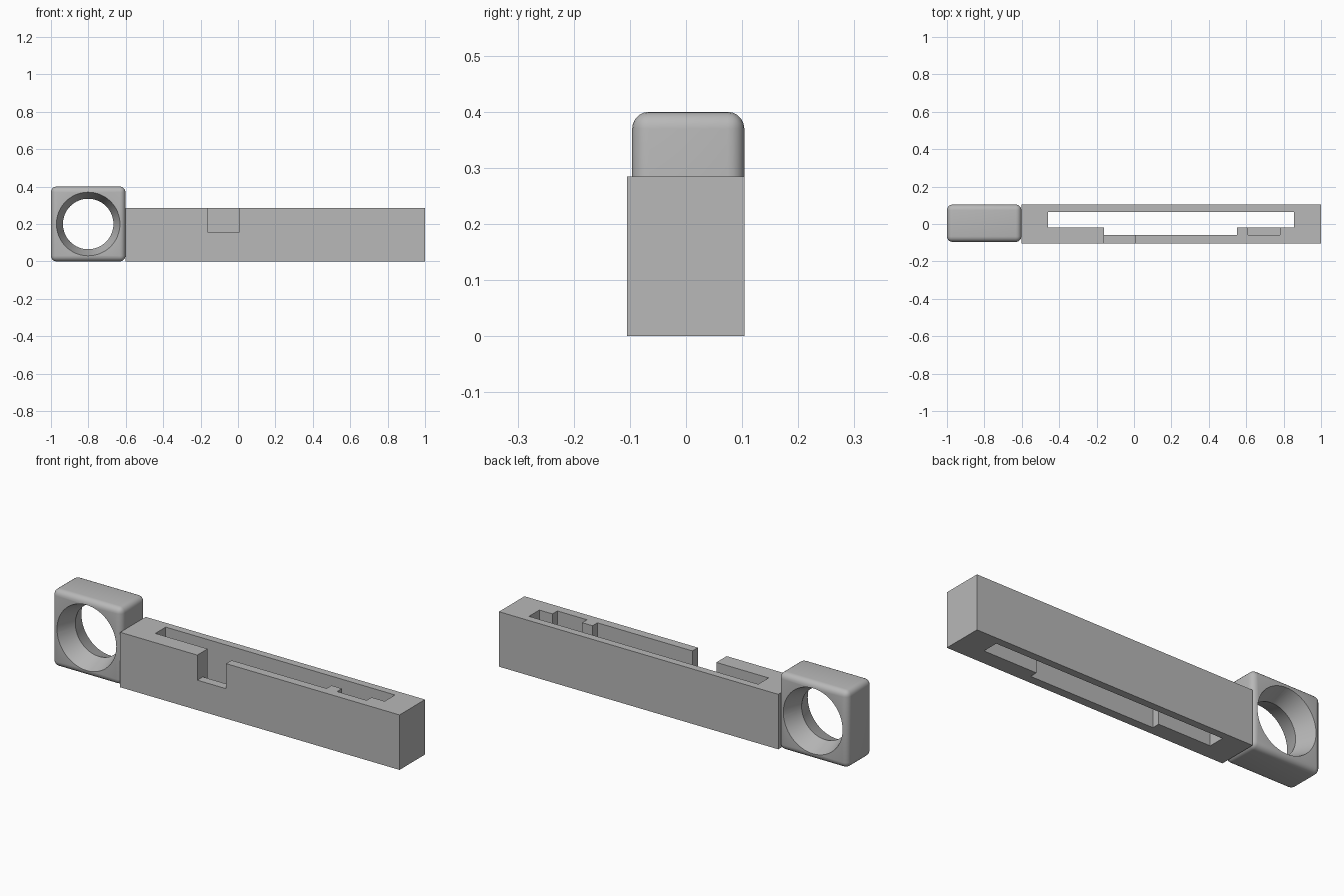
import bpy
import bmesh
from math import cos, sin, tau, radians

if "Cube" in bpy.data.objects:
    bpy.data.objects.remove(bpy.data.objects["Cube"], do_unlink=True)

# Single grey finish
grey = bpy.data.materials.new("plain_grey")
grey.use_nodes = True
colour = (0.48, 0.48, 0.48, 1)
grey.diffuse_color = colour
grey.node_tree.nodes["Principled BSDF"].inputs["Base Color"].default_value = colour


def add_object(name, bm):
    bmesh.ops.recalc_face_normals(bm, faces=bm.faces)
    mesh = bpy.data.meshes.new(name)
    bm.to_mesh(mesh)
    bm.free()
    mesh.materials.append(grey)
    obj = bpy.data.objects.new(name, mesh)
    bpy.context.collection.objects.link(obj)
    return obj


def box(name, x, y, z):
    bm = bmesh.new()
    bmesh.ops.create_cube(bm, size=1)
    for v in bm.verts:
        v.co = [lo if c < 0 else hi for c, (lo, hi) in zip(v.co, (x, y, z))]
    return add_object(name, bm)


def lathe_y(name, centre, profile, sides=64):
    """Closed solid of revolution about a line along y."""
    bm = bmesh.new()
    rings = []
    for y, r in profile:
        rings.append([bm.verts.new((centre[0] + r * cos(tau * i / sides), y,
                                    centre[1] + r * sin(tau * i / sides)))
                      for i in range(sides)])
    for a, b in zip(rings, rings[1:]):
        for i in range(sides):
            j = (i + 1) % sides
            bm.faces.new((a[i], a[j], b[j], b[i]))
    bm.faces.new(rings[0])
    bm.faces.new(rings[-1])
    return add_object(name, bm)


def apply_modifier(obj, mod):
    bpy.ops.object.select_all(action='DESELECT')
    obj.select_set(True)
    bpy.context.view_layer.objects.active = obj
    bpy.ops.object.modifier_apply(modifier=mod.name)


def cut(obj, cutter):
    mod = obj.modifiers.new("cut", 'BOOLEAN')
    mod.operation = 'DIFFERENCE'
    mod.solver = 'EXACT'
    mod.object = cutter
    apply_modifier(obj, mod)
    bpy.data.objects.remove(cutter, do_unlink=True)


# Long bar with a stepped slot, a side notch and a shallow pocket
bar = box("bar", (-0.602, 1), (-0.105, 0.104), (0, 0.285))
through = (-0.1, 0.4)
cut(bar, box("slot_cutter", (-0.46, 0.855), (-0.02, 0.065), through))
cut(bar, box("wide_slot_cutter", (-0.16, 0.55), (-0.06, 0.02), through))
cut(bar, box("notch_cutter", (-0.16, 0.005), (-0.2, -0.04), (0.155, 0.4)))
cut(bar, box("pocket_cutter", (0.61, 0.78), (-0.06, 0.0), (0.155, 0.4)))

# Rounded end block with a hole that narrows to the middle
block = box("ring_block", (-1, -0.602), (-0.096, 0.104), (0, 0.4))
bevel = block.modifiers.new("rounding", 'BEVEL')
bevel.width = 0.03
bevel.segments = 5
apply_modifier(block, bevel)
cut(block, lathe_y("hole_cutter", (-0.801, 0.2),
                   [(-0.116, 0.177), (0.004, 0.135), (0.124, 0.177)]))
bpy.ops.object.select_all(action='DESELECT')
block.select_set(True)
bpy.context.view_layer.objects.active = block
bpy.ops.object.shade_smooth_by_angle(angle=radians(30))
